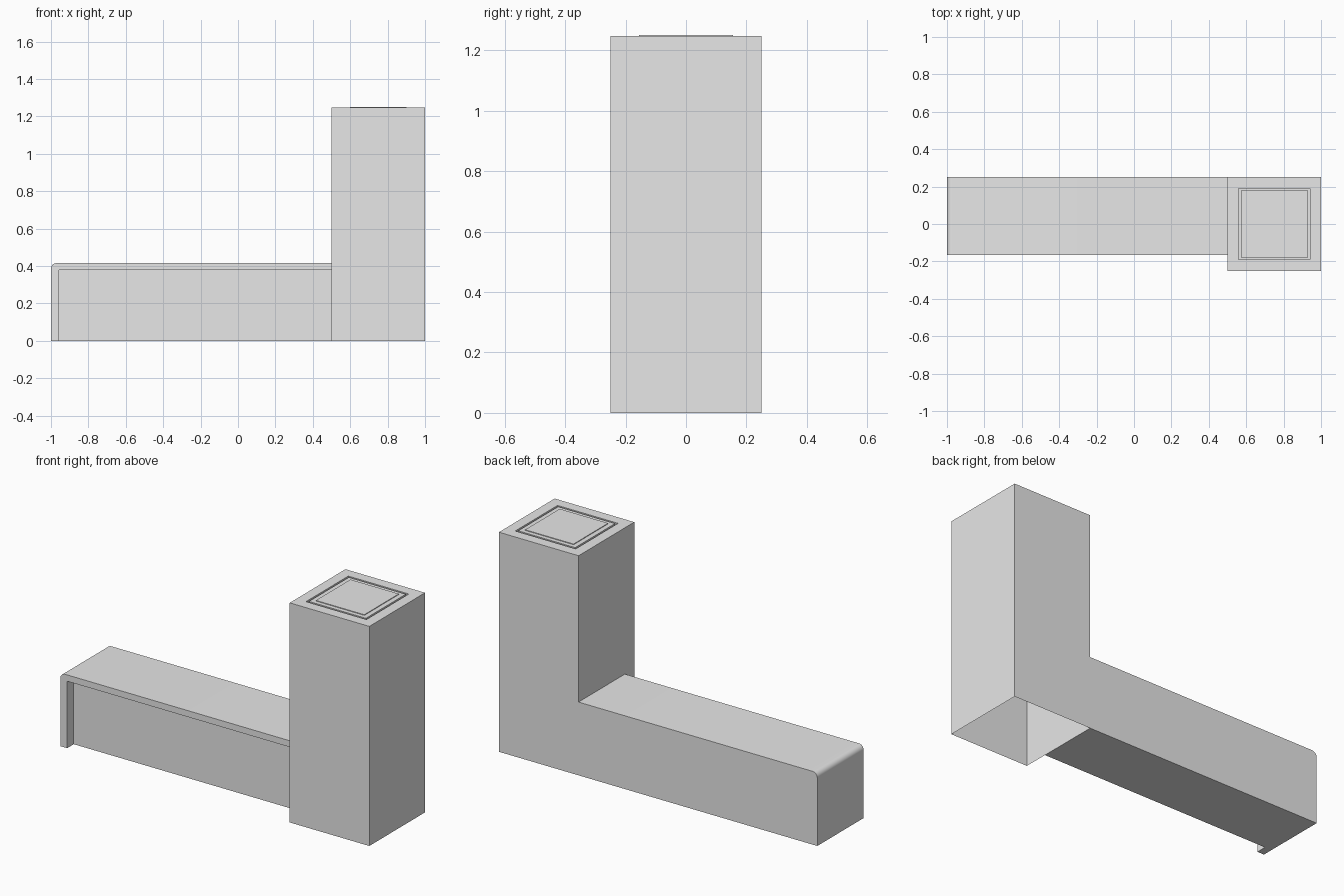
import bpy, bmesh, math

if "Cube" in bpy.data.objects:
    bpy.data.objects.remove(bpy.data.objects["Cube"])

grey = bpy.data.materials.new("light grey")
grey.diffuse_color = (0.8, 0.8, 0.8, 1)
grey.use_nodes = True
grey.node_tree.nodes["Principled BSDF"].inputs["Base Color"].default_value = grey.diffuse_color


def make_object(name, bm):
    bmesh.ops.recalc_face_normals(bm, faces=bm.faces)
    mesh = bpy.data.meshes.new(name)
    bm.to_mesh(mesh)
    bm.free()
    mesh.materials.append(grey)
    obj = bpy.data.objects.new(name, mesh)
    bpy.context.collection.objects.link(obj)
    return obj


def prism(name, points, y0, y1):
    """Extrude an xz outline from y0 to y1."""
    bm = bmesh.new()
    face = bm.faces.new([bm.verts.new((x, y0, z)) for x, z in points])
    ext = bmesh.ops.extrude_face_region(bm, geom=[face])
    verts = [v for v in ext["geom"] if isinstance(v, bmesh.types.BMVert)]
    bmesh.ops.translate(bm, verts=verts, vec=(0, y1 - y0, 0))
    return make_object(name, bm)


def ring_stack(name, centre_x, rings):
    """Bridge rectangles (half x, half y, z); the bottom stays open."""
    bm = bmesh.new()
    loops = []
    for hx, hy, z in rings:
        loops.append([bm.verts.new((centre_x + sx * hx, sy * hy, z))
                      for sx, sy in ((-1, -1), (1, -1), (1, 1), (-1, 1))])
    for a, b in zip(loops, loops[1:]):
        for i in range(4):
            j = (i + 1) % 4
            bm.faces.new((a[i], a[j], b[j], b[i]))
    bm.faces.new(loops[-1])
    return make_object(name, bm)


# Column: hollow square tube, top with a thin groove and a raised panel
ring_stack("column", 0.75, [
    (0.25, 0.25, 0), (0.25, 0.25, 1.247),
    (0.19, 0.19, 1.247), (0.19, 0.19, 1.238),
    (0.179, 0.179, 1.238), (0.179, 0.179, 1.247),
    (0.152, 0.155, 1.247), (0.152, 0.155, 1.251)])

# Bench: long block with a rounded upper outer edge
top, r = 0.416, 0.03
outline = [(0.5, 0), (0.5, top)]
for i in range(9):
    a = math.radians(90 + 90 * i / 8)
    outline.append((-1 + r + r * math.cos(a), top - r + r * math.sin(a)))
outline.append((-1, 0))
bench = prism("bench", outline, -0.166, 0.25)

# Recess under the bench top and beside its end leg
cutter = prism("recess_cutter",
               [(-0.957, -0.1), (0.6, -0.1), (0.6, 0.38), (-0.957, 0.38)],
               -0.3, -0.107)
cutter.hide_render = True
cutter.hide_set(True)
cut = bench.modifiers.new("recess", "BOOLEAN")
cut.operation = "DIFFERENCE"
cut.solver = "EXACT"
cut.object = cutter

bpy.ops.object.select_all(action="DESELECT")
bench.select_set(True)
bpy.context.view_layer.objects.active = bench
bpy.ops.object.modifier_apply(modifier=cut.name)
bpy.data.objects.remove(cutter)
bpy.ops.object.shade_smooth_by_angle(angle=math.radians(30))
